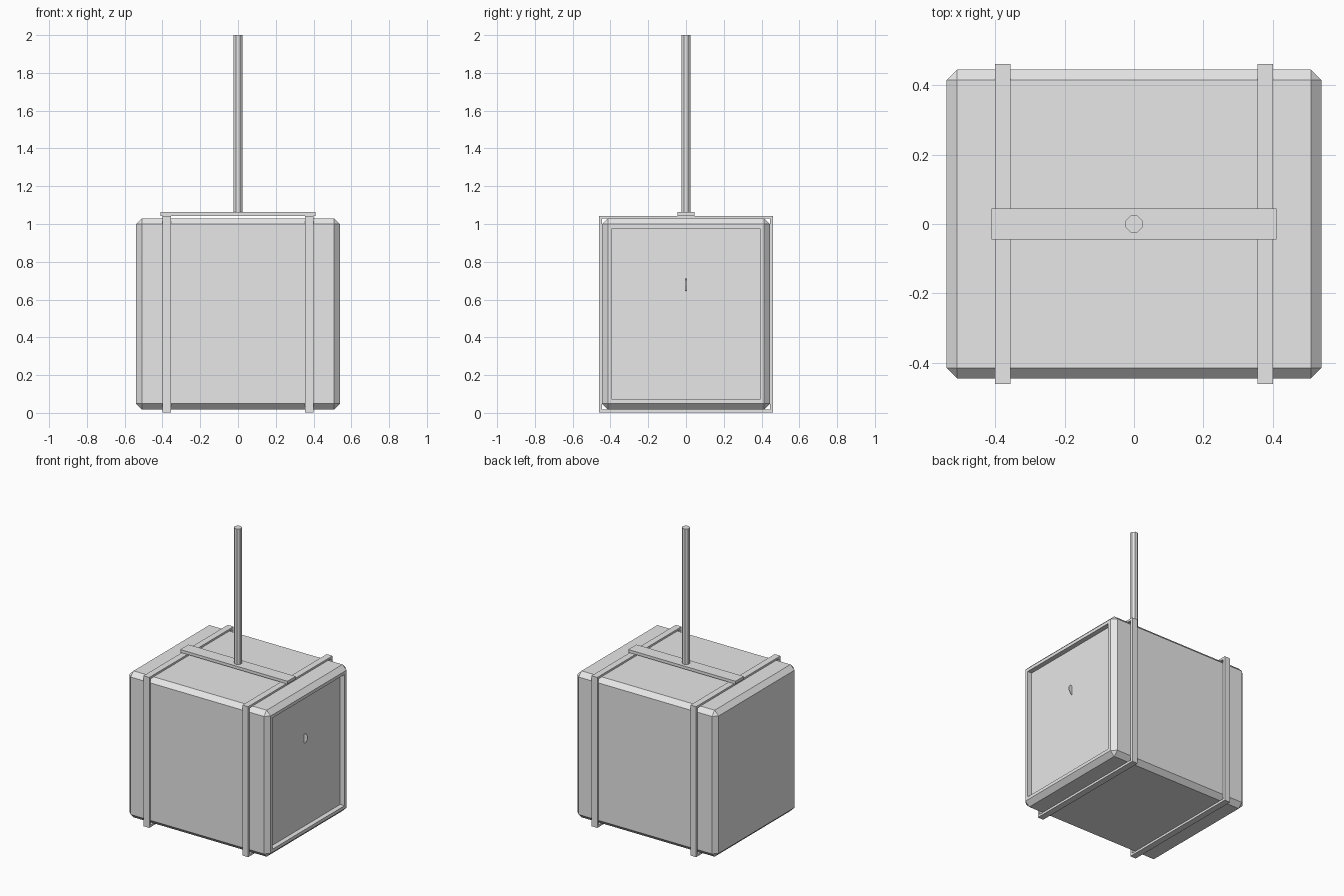
import bpy
import bmesh
from math import pi
from mathutils import Matrix, Vector

if "Cube" in bpy.data.objects:
    bpy.data.objects.remove(bpy.data.objects["Cube"])

grey = bpy.data.materials.new("light_grey")
grey.use_nodes = True
grey.diffuse_color = (0.8, 0.8, 0.8, 1)
grey.node_tree.nodes["Principled BSDF"].inputs["Base Color"].default_value = grey.diffuse_color


def finish(bm, name):
    bmesh.ops.recalc_face_normals(bm, faces=bm.faces)
    mesh = bpy.data.meshes.new(name)
    bm.to_mesh(mesh)
    bm.free()
    mesh.materials.append(grey)
    obj = bpy.data.objects.new(name, mesh)
    bpy.context.collection.objects.link(obj)
    return obj


def add_box(bm, low, high):
    low, high = Vector(low), Vector(high)
    place = Matrix.Translation((low + high) / 2) @ Matrix.Diagonal((*(high - low), 1))
    bmesh.ops.create_cube(bm, size=1, matrix=place)


# Chamfered case with a recessed door panel on its left end
bm = bmesh.new()
add_box(bm, (-0.54, -0.445, 0.018), (0.54, 0.445, 1.03))
bmesh.ops.bevel(bm, geom=bm.edges[:], offset=0.031, segments=1, affect='EDGES')
bm.normal_update()
end = [f for f in bm.faces if f.normal.x > 0.99]
bmesh.ops.inset_region(bm, faces=end, thickness=0.031)
bmesh.ops.inset_region(bm, faces=end, thickness=0.0)
for v in end[0].verts:
    v.co.x -= 0.033
finish(bm, "case")

# Two rectangular straps wrapped around the case
OUT_Y, IN_Y, LOW, HIGH, WALL = 0.46, 0.445, 0.003, 1.043, 0.015
for side, label in ((1, "left"), (-1, "right")):
    bm = bmesh.new()
    rings = []
    for x in (0.356, 0.4):
        for y, z0, z1 in ((OUT_Y, LOW, HIGH), (IN_Y, LOW + WALL, HIGH - WALL)):
            corners = ((-y, z0), (y, z0), (y, z1), (-y, z1))
            rings.append([bm.verts.new((side * x, b, c)) for b, c in corners])
    for a, b in ((0, 1), (1, 3), (3, 2), (2, 0)):
        for i in range(4):
            j = (i + 1) % 4
            bm.faces.new((rings[a][i], rings[a][j], rings[b][j], rings[b][i]))
    finish(bm, label + "_strap")

# Cross bar joining the straps
bm = bmesh.new()
add_box(bm, (-0.41, -0.045, HIGH), (0.41, 0.045, 1.063))
finish(bm, "cross_bar")

# Hanging rod
bm = bmesh.new()
bmesh.ops.create_cone(bm, cap_ends=True, segments=8, radius1=0.026, radius2=0.026, depth=0.94,
                      matrix=Matrix.Translation((0, 0, 1.53)) @ Matrix.Rotation(pi / 8, 4, 'Z'))
finish(bm, "hanging_rod")

# Thin door pull standing out from the panel
bm = bmesh.new()
profile = ((0.507, 0.645), (0.518, 0.65), (0.532, 0.675), (0.532, 0.7), (0.52, 0.712), (0.507, 0.708))
pull = bm.faces.new([bm.verts.new((x, -0.002, z)) for x, z in profile])
extruded = bmesh.ops.extrude_face_region(bm, geom=[pull])
for v in extruded["geom"]:
    if isinstance(v, bmesh.types.BMVert):
        v.co.y += 0.004
finish(bm, "door_pull")
